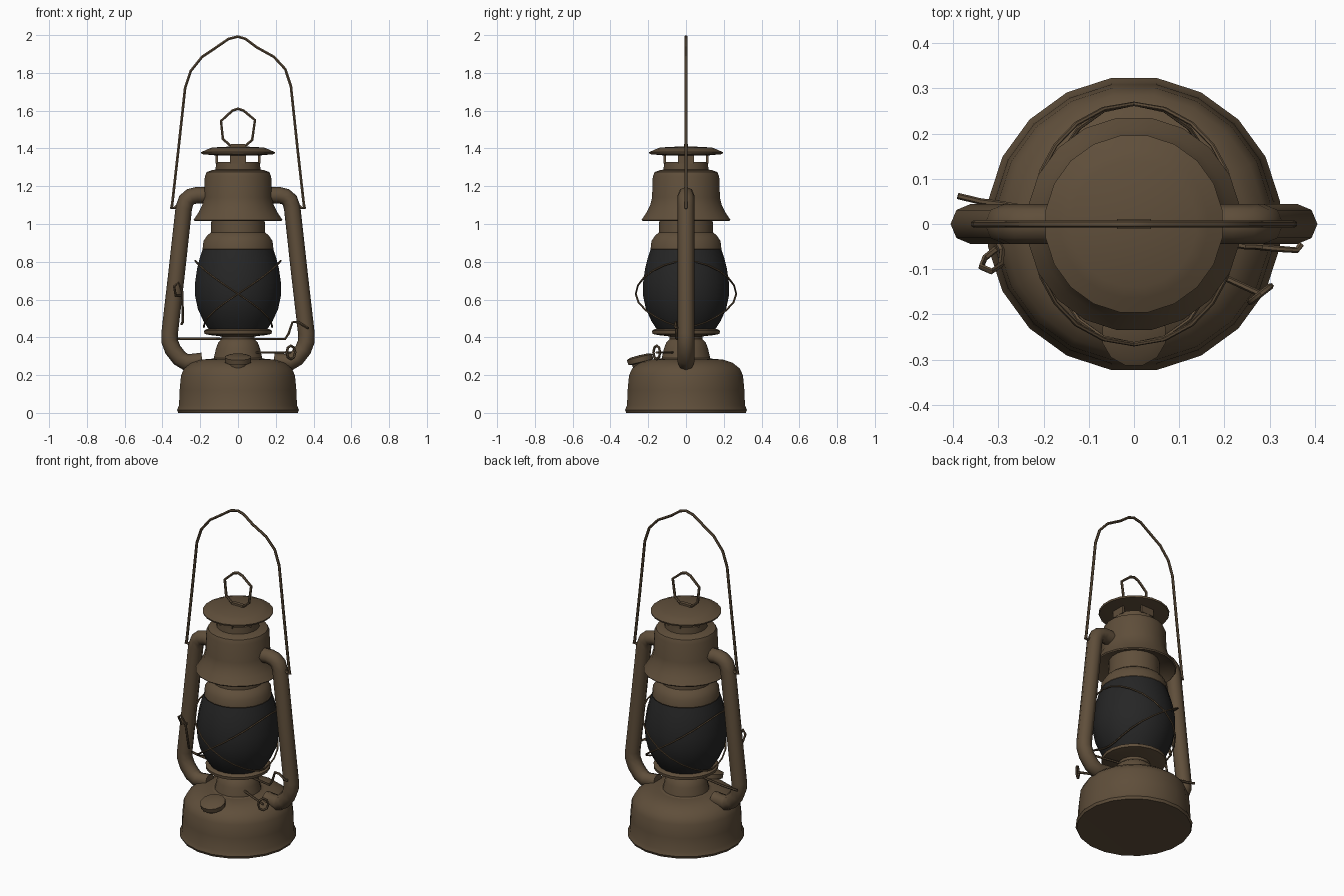
import bpy, math
from mathutils import Vector


def material(name, rgb):
    m = bpy.data.materials.new(name)
    m.diffuse_color = (*rgb, 1)
    return m


BROWN = material("aged brown metal", (0.115, 0.077, 0.043))
DARK = material("dark smoky glass", (0.019, 0.019, 0.019))


def finish(ob, mat, angle=35):
    ob.data.materials.clear()
    ob.data.materials.append(mat)
    bpy.ops.object.select_all(action='DESELECT')
    ob.select_set(True)
    bpy.context.view_layer.objects.active = ob
    if ob.type == 'CURVE':
        bpy.ops.object.convert(target='MESH')
        ob = bpy.context.object
    bpy.ops.object.shade_smooth_by_angle(angle=math.radians(angle))
    return ob


def lathe(name, profile, mat=BROWN, n=20):
    """Revolve (radius, height) points about z; radius 0 becomes a pole."""
    verts, faces, rings = [], [], []
    for r, z in profile:
        ring = []
        for i in range(n if r > 0 else 1):
            a = 2 * math.pi * (i + 0.5) / n
            ring.append(len(verts))
            verts.append((r * math.cos(a), r * math.sin(a), z))
        rings.append(ring)
    for a, b in zip(rings, rings[1:]):
        for i in range(n):
            j = (i + 1) % n
            f = [a[i % len(a)], a[j % len(a)], b[j % len(b)], b[i % len(b)]]
            faces.append(list(dict.fromkeys(f)))
    me = bpy.data.meshes.new(name)
    me.from_pydata(verts, [], faces)
    ob = bpy.data.objects.new(name, me)
    bpy.context.collection.objects.link(ob)
    return finish(ob, mat)


def tube(name, pts, radius, res=1, closed=False):
    """Sweep a round section along a path."""
    cu = bpy.data.curves.new(name, 'CURVE')
    cu.dimensions = '3D'
    cu.bevel_depth = radius
    cu.bevel_resolution = res
    cu.use_fill_caps = not closed
    sp = cu.splines.new('POLY')
    sp.points.add(len(pts) - 1)
    for p, co in zip(sp.points, pts):
        p.co = (*co, 1)
    sp.use_cyclic_u = closed
    ob = bpy.data.objects.new(name, cu)
    bpy.context.collection.objects.link(ob)
    return finish(ob, BROWN, 50)


def box(name, size, loc, turn=0):
    bpy.ops.mesh.primitive_cube_add(size=1, location=loc, rotation=(0, 0, turn))
    ob = bpy.context.object
    ob.name = name
    ob.scale = size
    return finish(ob, BROWN)


# Fuel tank and burner
lathe("fuel_tank", [(0, 0.004), (0.32, 0), (0.327, 0.015), (0.316, 0.04), (0.313, 0.12),
                    (0.305, 0.20), (0.288, 0.235), (0.25, 0.265), (0.20, 0.282),
                    (0.15, 0.286), (0, 0.286)])
lathe("burner", [(0.15, 0.284), (0.13, 0.29), (0.118, 0.34), (0.105, 0.375),
                 (0.088, 0.39), (0.09, 0.405), (0.15, 0.412), (0.18, 0.418),
                 (0.182, 0.435), (0.165, 0.445), (0, 0.445)])

# Glass globe
lathe("globe", [(0.155, 0.44), (0.185, 0.485), (0.215, 0.55), (0.23, 0.62), (0.23, 0.69),
                (0.22, 0.76), (0.205, 0.82), (0.19, 0.865)], DARK)

# Chimney collar, flared hood, vent rim and cap
lathe("chimney_collar", [(0.185, 0.86), (0.19, 0.868), (0.185, 0.91), (0.165, 0.94),
                         (0.145, 0.955), (0.142, 1.06)])
lathe("hood", [(0.14, 1.06), (0.20, 1.045), (0.232, 1.015), (0.238, 1.022), (0.212, 1.06),
               (0.192, 1.10), (0.182, 1.14), (0.178, 1.25), (0.168, 1.275),
               (0.14, 1.285), (0.12, 1.288), (0.118, 1.328), (0, 1.328)])
lathe("cap", [(0, 1.362), (0.13, 1.364), (0.195, 1.37), (0.198, 1.38), (0.165, 1.395),
              (0.14, 1.405), (0, 1.412)])
for i in range(4):
    a = i * math.pi / 2
    box("vent_post", (0.012, 0.085, 0.05),
        (0.112 * math.cos(a), 0.112 * math.sin(a), 1.346), a)

# Side tubes and the bail hooks on them
arm = [(0.14, 1.15), (0.215, 1.153), (0.25, 1.145), (0.274, 1.125), (0.287, 1.085),
       (0.325, 0.74), (0.362, 0.42), (0.362, 0.38), (0.345, 0.335), (0.31, 0.29),
       (0.275, 0.268), (0.19, 0.275)]
for s, side in ((-1, "left"), (1, "right")):
    tube(side + "_side_tube", [(s * x, 0, z) for x, z in arm], 0.044, 2)
    tube(side + "_bail_hook", [(s * 0.35, 0, 1.10), (s * 0.355, 0, 1.085),
                               (s * 0.335, 0, 1.085), (s * 0.30, 0, 1.12)], 0.008)

# Carrying bail
tube("bail", [(x, 0, z) for x, z in (
    (-0.35, 1.09), (-0.315, 1.40), (-0.28, 1.72), (-0.25, 1.81), (-0.19, 1.885),
    (-0.13, 1.925), (-0.05, 1.98), (0, 1.992), (0.04, 1.98), (0.10, 1.935),
    (0.19, 1.885), (0.25, 1.82), (0.28, 1.73), (0.315, 1.40), (0.35, 1.09))], 0.008)

# Lifting ring on the cap
tube("lift_ring", [(x, 0, z) for x, z in (
    (-0.04, 1.415), (-0.08, 1.45), (-0.09, 1.545), (-0.03, 1.60), (0, 1.61),
    (0.03, 1.60), (0.09, 1.55), (0.075, 1.445), (0.04, 1.415))], 0.008, closed=True)
box("ring_bracket", (0.075, 0.022, 0.016), (0, 0, 1.415))


# Crossed globe guard wires, front and back
def guard(sy, sx):
    pts = []
    for i in range(13):
        a = math.radians(-90 + 15 * i)
        z = 0.63 + 0.175 * math.sin(a)
        r = 0.266 - (0.04 if a > 0 else 0.085) * math.sin(a) ** 2
        pts.append((sx * r * math.sin(a), sy * r * math.cos(a), z))
    return pts


for sy in (-1, 1):
    for sx in (-1, 1):
        tube("guard_wire", guard(sy, sx), 0.005)

# Filler cap, leaning forward
cap = lathe("filler_cap", [(0.045, -0.08), (0.05, -0.02), (0.07, -0.015), (0.072, 0.012),
                           (0.05, 0.02), (0, 0.022)], n=12)
cap.location = (0, -0.243, 0.284)
cap.rotation_euler = (math.radians(14), 0, 0)

# Wick adjuster
tube("wick_rod", [(0.05, -0.05, 0.32), (0.28, -0.155, 0.32)], 0.007)
d = Vector((0.045, 0.035, 0))
tube("wick_wheel", [Vector((0.28, -0.155, 0.32)) + d * 0.5 * math.cos(k * math.pi / 4)
                    + Vector((0, 0, 0.036 * math.sin(k * math.pi / 4))) for k in range(8)],
     0.007, closed=True)

# Globe lifting lever and its side loop
tube("lever_rod", [(-0.39, 0.062, 0.40), (-0.34, 0.05, 0.395), (-0.30, 0.045, 0.392),
                   (0.25, -0.05, 0.392), (0.268, -0.05, 0.42), (0.288, -0.052, 0.48),
                   (0.32, -0.055, 0.48), (0.36, -0.058, 0.455), (0.37, -0.045, 0.45)], 0.007)
tube("lever_loop", [(-0.30, -0.045, 0.47), (-0.292, -0.06, 0.48), (-0.295, -0.09, 0.64),
                    (-0.315, -0.105, 0.69), (-0.338, -0.095, 0.67),
                    (-0.33, -0.075, 0.62), (-0.305, -0.055, 0.62)], 0.007)
